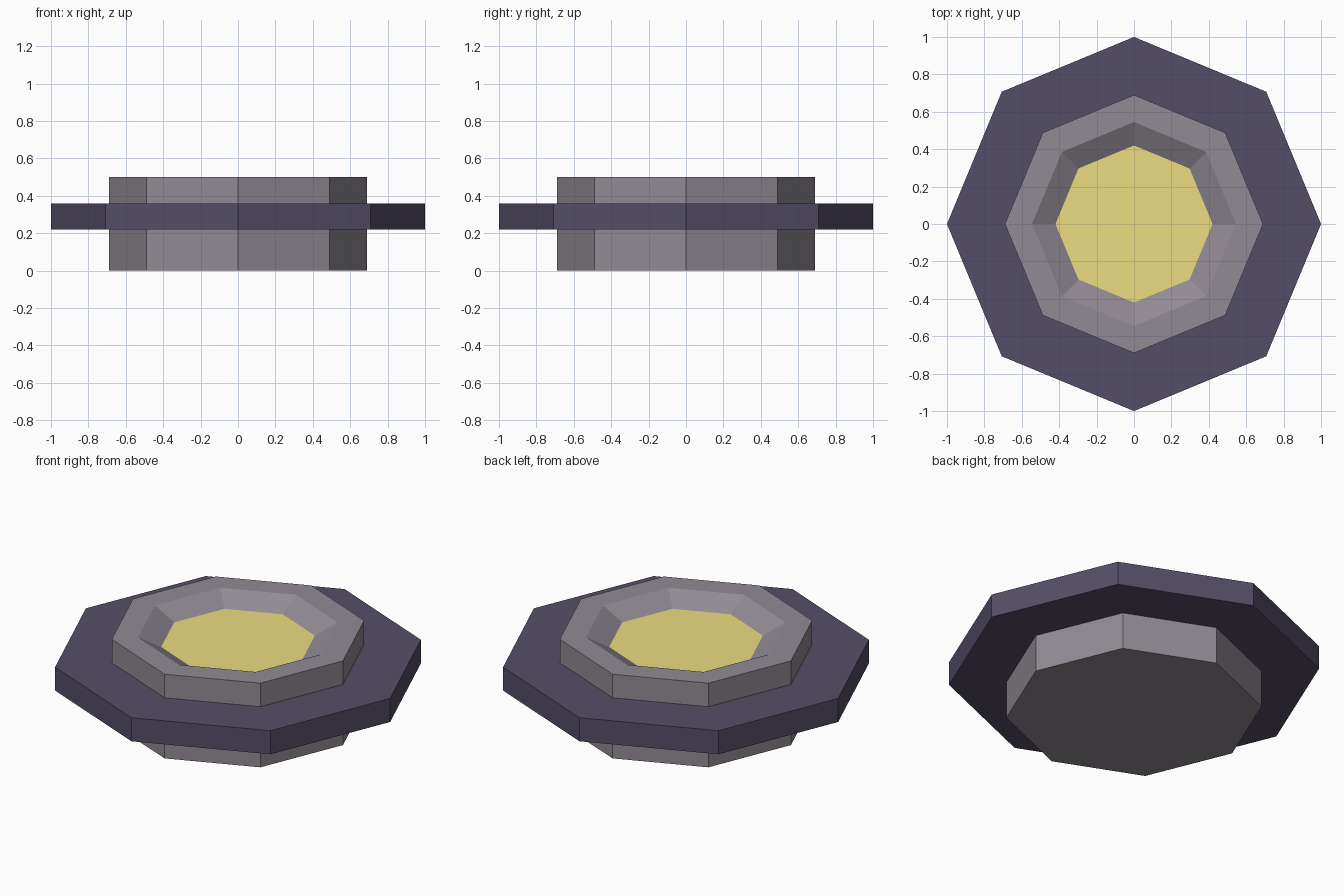
import bpy, bmesh
from math import cos, sin, tau

if "Cube" in bpy.data.objects:
    bpy.data.objects.remove(bpy.data.objects["Cube"])

SIDES = 8


def material(name, rgb):
    m = bpy.data.materials.new(name)
    m.diffuse_color = (*rgb, 1)
    m.use_nodes = True
    m.node_tree.nodes["Principled BSDF"].inputs["Base Color"].default_value = m.diffuse_color
    return m


def octagon_part(name, profile, mat, cap_start=True, cap_end=True):
    """Stack octagon rings given as (radius, z) and bridge them with flat faces."""
    bm = bmesh.new()
    rings = [[bm.verts.new((r * cos(tau * i / SIDES), r * sin(tau * i / SIDES), z))
              for i in range(SIDES)] for r, z in profile]
    for a, b in zip(rings, rings[1:]):
        for i in range(SIDES):
            j = (i + 1) % SIDES
            bm.faces.new((a[i], a[j], b[j], b[i]))
    if cap_start:
        bm.faces.new(rings[0][::-1])
    if cap_end:
        bm.faces.new(rings[-1])
    mesh = bpy.data.meshes.new(name)
    bm.to_mesh(mesh)
    bm.free()
    mesh.materials.append(mat)
    obj = bpy.data.objects.new(name, mesh)
    bpy.context.collection.objects.link(obj)
    return obj


stone = material("warm_grey", (0.285, 0.254, 0.296))
dark = material("dark_purple", (0.091, 0.076, 0.133))
glow = material("pale_yellow", (0.83, 0.716, 0.223))

# Drum with a flat rim and a sloped recess, left open where the panel sits
octagon_part("drum", [(0.69, 0), (0.69, 0.5), (0.545, 0.5), (0.42, 0.432)],
             stone, cap_end=False)

# Wide flange around the drum
octagon_part("flange", [(1.0, 0.22), (1.0, 0.36)], dark)

# Yellow panel closing the bottom of the recess
octagon_part("panel", [(0.42, 0.432)], glow, cap_start=False)
